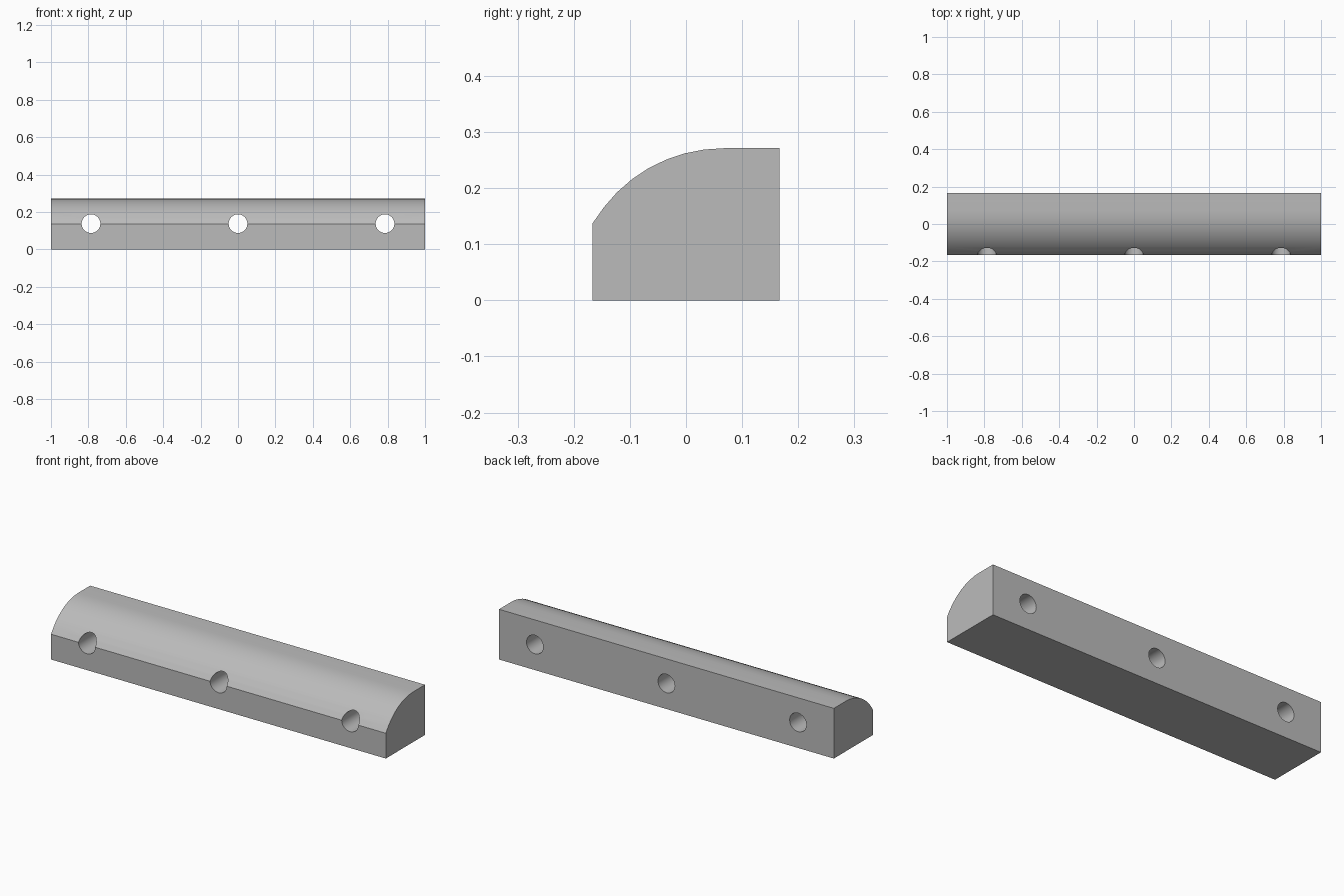
import bpy, bmesh
from math import cos, sin, radians
from mathutils import Matrix

cube = bpy.data.objects.get("Cube")
if cube:
    bpy.data.objects.remove(cube, do_unlink=True)

LENGTH, DEPTH, HEIGHT = 2.0, 0.334, 0.271
RADIUS = 0.269          # rounded front shoulder
HOLE_RADIUS, HOLE_Z = 0.05, 0.138

grey = bpy.data.materials.new("plain_grey")
grey.use_nodes = True
color = (0.5, 0.5, 0.5, 1)
grey.diffuse_color = color
grey.node_tree.nodes["Principled BSDF"].inputs["Base Color"].default_value = color


def make_object(name, bm):
    bmesh.ops.recalc_face_normals(bm, faces=bm.faces)
    mesh = bpy.data.meshes.new(name)
    bm.to_mesh(mesh)
    bm.free()
    mesh.materials.append(grey)
    obj = bpy.data.objects.new(name, mesh)
    bpy.context.collection.objects.link(obj)
    return obj


# Bar: rounded cross-section extruded along its length
half = DEPTH / 2
profile = [(half, HEIGHT), (half, 0), (-half, 0)]
for i in range(9):
    a = radians(30 + 60 * i / 8)
    profile.append((0.067 - RADIUS * cos(a), HEIGHT - RADIUS + RADIUS * sin(a)))
profile[3] = (-half, profile[3][1])
bm = bmesh.new()
face = bm.faces.new([bm.verts.new((-LENGTH / 2, y, z)) for y, z in profile])
side = bmesh.ops.extrude_face_region(bm, geom=[face])
verts = [g for g in side["geom"] if isinstance(g, bmesh.types.BMVert)]
bmesh.ops.translate(bm, verts=verts, vec=(LENGTH, 0, 0))
bar = make_object("rounded_bar", bm)

# Three mounting holes drilled from front to back
bm = bmesh.new()
for x in (-0.786, 0, 0.786):
    place = Matrix.Translation((x, 0, HOLE_Z)) @ Matrix.Rotation(radians(90), 4, "X")
    bmesh.ops.create_cone(bm, cap_ends=True, segments=32, radius1=HOLE_RADIUS,
                          radius2=HOLE_RADIUS, depth=0.6, matrix=place)
cutter = make_object("hole_cutter", bm)
cutter.hide_render = True
cutter.hide_set(True)

cut = bar.modifiers.new("mounting_holes", "BOOLEAN")
cut.operation = "DIFFERENCE"
cut.solver = "EXACT"
cut.object = cutter

# Apply the holes, remove the cutter and smooth the curved faces
bpy.ops.object.select_all(action="DESELECT")
bar.select_set(True)
bpy.context.view_layer.objects.active = bar
bpy.ops.object.modifier_apply(modifier=cut.name)
bpy.data.objects.remove(cutter, do_unlink=True)
bpy.ops.object.shade_smooth_by_angle(angle=radians(25))
